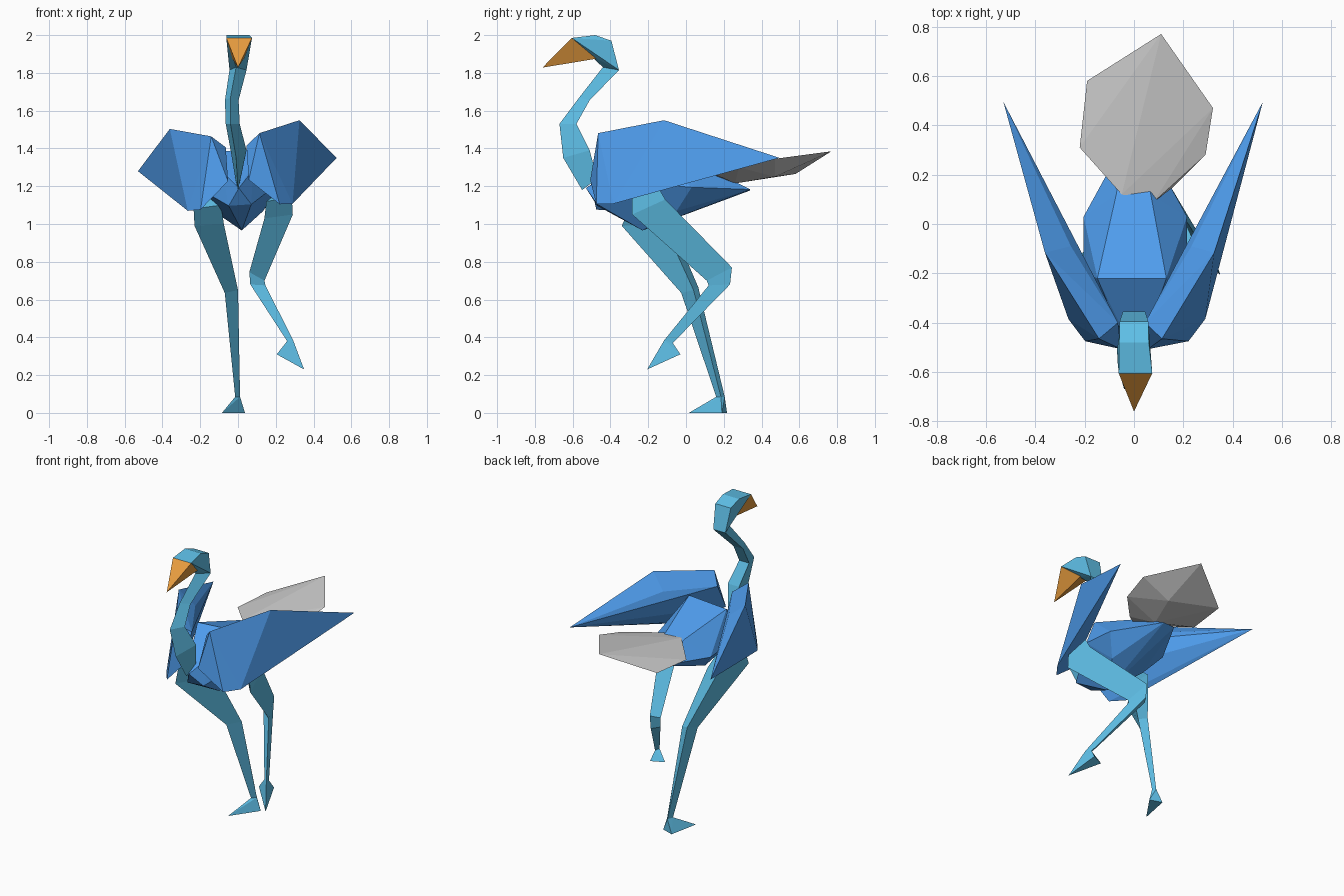
import bpy, bmesh
from mathutils import Matrix, Vector


def material(name, rgb):
    m = bpy.data.materials.new(name)
    m.diffuse_color = (*rgb, 1)
    return m


BLUE = material("blue_feathers", (0.08, 0.345, 0.87))
TEAL = material("teal_skin", (0.115, 0.53, 0.81))
ORANGE = material("orange_beak", (0.81, 0.335, 0.05))

# Body and wings lean slightly to one side
PIVOT = Vector((0, 0, 1.26))
LEAN = (Matrix.Translation(PIVOT) @ Matrix.Rotation(-0.067, 4, 'Y')
        @ Matrix.Translation(-PIVOT))


def finish(name, bm, mat, matrix=None):
    if matrix:
        bmesh.ops.transform(bm, matrix=matrix, verts=bm.verts)
    bmesh.ops.recalc_face_normals(bm, faces=bm.faces)
    me = bpy.data.meshes.new(name)
    bm.to_mesh(me)
    bm.free()
    if mat:
        me.materials.append(mat)
    ob = bpy.data.objects.new(name, me)
    bpy.context.collection.objects.link(ob)
    return ob


def faceted(name, points, mat=None, matrix=None):
    """Faceted solid wrapped around a few corner points."""
    bm = bmesh.new()
    for p in points:
        bm.verts.new(p)
    res = bmesh.ops.convex_hull(bm, input=bm.verts)
    loose = {v for v in res["geom_interior"] + res["geom_unused"]
             if isinstance(v, bmesh.types.BMVert)}
    bmesh.ops.delete(bm, geom=list(loose), context='VERTS')
    return finish(name, bm, mat, matrix)


def limb(name, sections, mat):
    """Tube through matching three-cornered sections."""
    bm = bmesh.new()
    rings = [[bm.verts.new(p) for p in sec] for sec in sections]
    for r, q in zip(rings, rings[1:]):
        for i in range(3):
            j = (i + 1) % 3
            bm.faces.new((r[i], r[j], q[j], q[i]))
    bm.faces.new(rings[0])
    bm.faces.new(rings[-1])
    return finish(name, bm, mat)


def both(points):
    return [(s * x, y, z) for x, y, z in points for s in (-1, 1)]


# Body
faceted("body", both([
    (0.08, -0.38, 1.28), (0.14, -0.22, 1.39), (0.07, 0.12, 1.29),
    (0.21, -0.20, 1.20), (0.21, 0.03, 1.18), (0.12, -0.05, 1.06),
    (0.06, -0.47, 1.10), (0.04, 0.34, 1.18)])
    + [(0, -0.53, 1.19), (0, -0.23, 0.965)], BLUE, LEAN)

# Wings, mirrored
WING = [(0.527, 0.495, 1.315), (0.344, -0.116, 1.527), (0.128, -0.465, 1.473),
        (0.278, -0.385, 1.088), (0.21, -0.475, 1.09), (0.055, -0.507, 1.23),
        (0.055, -0.40, 1.41), (0.245, -0.09, 1.43)]
for side, s in (("left", -1), ("right", 1)):
    faceted(side + "_wing", [(s * x, y, z) for x, y, z in WING], BLUE, LEAN)

# Tail plume (grey)
faceted("tail", [
    (0.11, 0.77, 1.385), (0.32, 0.47, 1.345), (0.29, 0.28, 1.30),
    (0.16, 0.15, 1.265), (0.08, 0.09, 1.28), (-0.05, 0.12, 1.29),
    (-0.22, 0.31, 1.26), (-0.19, 0.58, 1.265),
    (0.12, 0.47, 1.25), (0.05, 0.26, 1.215)])

# Neck: front edge x, centre x, half width, front yz, back yz
NECK = [(0.0, 0.0, 0.014, (-0.55, 1.18), (-0.47, 1.24)),
        (-0.01, 0.003, 0.042, (-0.65, 1.35), (-0.51, 1.39)),
        (-0.04, -0.028, 0.037, (-0.67, 1.53), (-0.58, 1.53)),
        (-0.04, -0.033, 0.036, (-0.565, 1.67), (-0.51, 1.655)),
        (-0.01, 0.0, 0.045, (-0.44, 1.83), (-0.355, 1.815))]
limb("neck", [[(fx, *f), (cx + w, *b), (cx - w, *b)]
              for fx, cx, w, f, b in NECK], TEAL)

# Head and beak
BEAK_BASE = [(-0.062, -0.605, 1.985), (0.074, -0.605, 1.985),
             (-0.03, -0.475, 1.875), (0.03, -0.475, 1.875)]
faceted("head", BEAK_BASE + both([
    (0.06, -0.48, 2.0), (0.058, -0.395, 1.97), (0.045, -0.355, 1.815)])
    + [(-0.01, -0.44, 1.83)], TEAL)
faceted("beak", BEAK_BASE + [(0, -0.76, 1.828)], ORANGE)

# Standing leg (outer front, inner, outer back corners) and foot
limb("standing_leg", [
    [(-0.235, -0.30, 1.08), (-0.09, -0.25, 1.10), (-0.22, -0.20, 1.18)],
    [(-0.23, -0.34, 0.99), (-0.075, -0.12, 1.0), (-0.22, -0.13, 1.12)],
    [(-0.07, -0.025, 0.635), (0.0, 0.04, 0.65), (-0.055, 0.065, 0.665)],
    [(-0.015, 0.16, 0.085), (0.011, 0.185, 0.085), (-0.005, 0.205, 0.085)]], TEAL)
faceted("standing_foot", [
    (-0.015, 0.16, 0.085), (0.011, 0.185, 0.085), (-0.005, 0.205, 0.085),
    (-0.085, 0.015, 0), (0.037, 0.19, 0), (-0.045, 0.217, 0)], TEAL)

# Raised leg and foot
limb("raised_leg", [
    [(0.285, -0.285, 1.14), (0.15, -0.25, 1.12), (0.26, -0.15, 1.20)],
    [(0.29, -0.285, 1.05), (0.14, -0.10, 1.03), (0.26, -0.11, 1.13)],
    [(0.14, 0.11, 0.70), (0.06, 0.185, 0.745), (0.10, 0.243, 0.77)],
    [(0.145, 0.12, 0.675), (0.065, 0.18, 0.68), (0.10, 0.233, 0.68)],
    [(0.292, -0.115, 0.385), (0.26, -0.09, 0.38), (0.28, -0.07, 0.37)]], TEAL)
faceted("raised_foot", [
    (0.292, -0.115, 0.385), (0.26, -0.09, 0.38), (0.28, -0.07, 0.37),
    (0.35, -0.206, 0.23), (0.205, -0.07, 0.31), (0.29, -0.03, 0.31)], TEAL)
